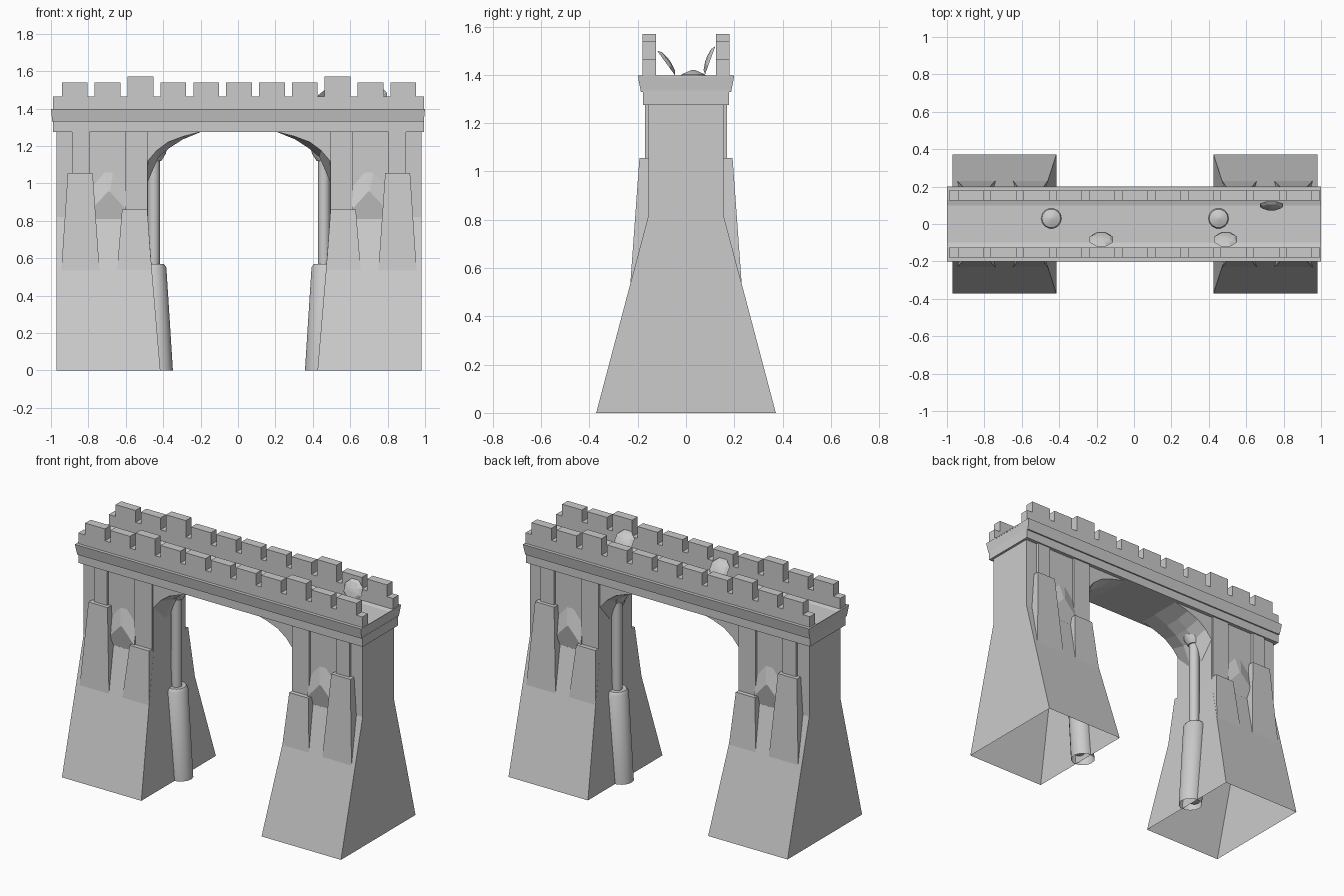
import bpy, bmesh, math
from mathutils import Vector, Matrix

if "Cube" in bpy.data.objects:
    bpy.data.objects.remove(bpy.data.objects["Cube"])

CX = 0.005  # symmetry plane of the bridge


def loft(name, rings, cap0=True, cap1=True, smooth=False):
    bm = bmesh.new()
    vs = [[bm.verts.new(p) for p in r] for r in rings]
    n = len(rings[0])
    for a, b in zip(vs, vs[1:]):
        for i in range(n):
            j = (i + 1) % n
            bm.faces.new((a[i], a[j], b[j], b[i]))
    if cap0:
        bm.faces.new(vs[0][::-1])
    if cap1:
        bm.faces.new(vs[-1])
    bmesh.ops.recalc_face_normals(bm, faces=bm.faces[:])
    me = bpy.data.meshes.new(name)
    bm.to_mesh(me)
    bm.free()
    ob = bpy.data.objects.new(name, me)
    bpy.context.collection.objects.link(ob)
    if smooth:
        bpy.ops.object.select_all(action='DESELECT')
        bpy.context.view_layer.objects.active = ob
        ob.select_set(True)
        bpy.ops.object.shade_smooth_by_angle(angle=math.radians(40))
    return ob


def rect(x0, x1, y0, y1, z):
    return [(x0, y0, z), (x1, y0, z), (x1, y1, z), (x0, y1, z)]


def box(name, x0, x1, y0, y1, z0, z1):
    return loft(name, [rect(x0, x1, y0, y1, z0), rect(x0, x1, y0, y1, z1)])


def circle(x, y, z, r, n=14):
    return [(x + r * math.cos(2 * math.pi * i / n),
             y + r * math.sin(2 * math.pi * i / n), z) for i in range(n)]


def place(rings, sx, sy=1):
    return [[(CX + sx * x, sy * y, z) for x, y, z in r] for r in rings]


for sx in (-1, 1):
    # flared pier, open underneath
    loft("pier", place([rect(.42, .975, -.372, .372, 0),
                        rect(.465, .975, -.232, .232, .53),
                        rect(.487, .975, -.155, .155, .82),
                        rect(.487, .975, -.155, .155, 1.28)], sx), cap0=False)
    for sy in (-1, 1):
        # outer and inner buttresses with pilasters above
        loft("outer_buttress", place([rect(.745, .95, .1, .231, .53),
                                      rect(.782, .915, .1, .193, 1.055)], sx, sy))
        loft("outer_pilaster", place([rect(.8, .893, .1, .17, 1.0),
                                      rect(.8, .893, .1, .17, 1.28)], sx, sy))
        loft("inner_buttress", place([rect(.466, .652, .1, .231, .53),
                                      rect(.49, .625, .1, .196, .86)], sx, sy))
        loft("inner_pilaster", place([rect(.489, .61, .1, .168, .8),
                                      rect(.489, .61, .1, .168, 1.28)], sx, sy))
        # gabled niche block between the buttresses
        back = [(.79, .15, .8), (.79, .15, 1.0), (.72, .15, 1.08),
                (.67, .15, 1.08), (.605, .15, 1.0), (.605, .15, .8)]
        front = [(.79, .158, .81), (.79, .18, .86), (.70, .18, .955),
                 (.69, .18, .955), (.605, .18, .86), (.605, .158, .81)]
        loft("niche_block", place([back, front], sx, sy))

    # arch bracket: high curve at the faces, lower in the middle
    high = [(.487, 1.12), (.44, 1.175), (.38, 1.22), (.3, 1.25), (.2, 1.276)]
    low = [(.487, 1.01), (.43, 1.14), (.37, 1.19), (.3, 1.235), (.2, 1.276)]
    rings = [[(x, y, z) for x, z in c] + [(.5, y, 1.29)]
             for c, y in ((high, -.155), (low, -.04), (low, .06), (high, .155))]
    loft("arch_bracket", place(rings, sx))

    # round post on a leaning drum
    loft("post", place([circle(.455, .03, .03, .032), circle(.455, .03, 1.2, .032)], sx),
         smooth=True)
    loft("post_drum", place([circle(.425, .03, 0, .072), circle(.46, .03, .55, .072),
                             circle(.46, .03, .568, .06)], sx), cap0=False, smooth=True)
    loft("post_capital", place([circle(.45, .03, 1.12, .035), circle(.45, .03, 1.16, .06),
                                circle(.45, .03, 1.27, .075)], sx), smooth=True)
    loft("deck_knob", place([circle(.447, .03, 1.38, .058), circle(.447, .03, 1.402, .05),
                             circle(.447, .03, 1.42, .008)], sx), smooth=True)

# deck beam and overhanging cornice with a sunken walkway
box("deck_beam", -.99, .995, -.178, .178, 1.275, 1.335)
loft("cornice", [rect(-.993, .993, -.187, .187, 1.33), rect(-1, 1, -.2, .2, 1.398),
                 rect(-1, 1, -.13, .13, 1.398), rect(-1, 1, -.1, .1, 1.39)])

# battlements
for sy in (-1, 1):
    y0, y1 = sorted((sy * .125, sy * .18))
    box("parapet", -.99, .995, y0, y1, 1.39, 1.465)
    for i in range(11):
        x = -.942 + i * .1757
        box("merlon", x, x + .138, y0, y1, 1.465, 1.57 if i in (2, 8) else 1.54)


# domed discs leaning on the parapets
def disc(x, y, z, tilt):
    n = 8
    m = Matrix.Translation((x, y, z)) @ Matrix.Rotation(tilt, 4, 'X') @ Matrix.Rotation(math.pi / 8, 4, 'Z')
    rings = [[tuple(m @ Vector(p)) for p in circle(0, 0, h, r, n)]
             for h, r in ((0, .067), (.012, .05), (.018, .012))]
    loft("leaning_disc", rings)


disc(-.175, -.083, 1.45, -math.radians(54))
disc(.49, -.083, 1.45, -math.radians(54))
disc(.735, .1, 1.46, math.radians(70))
